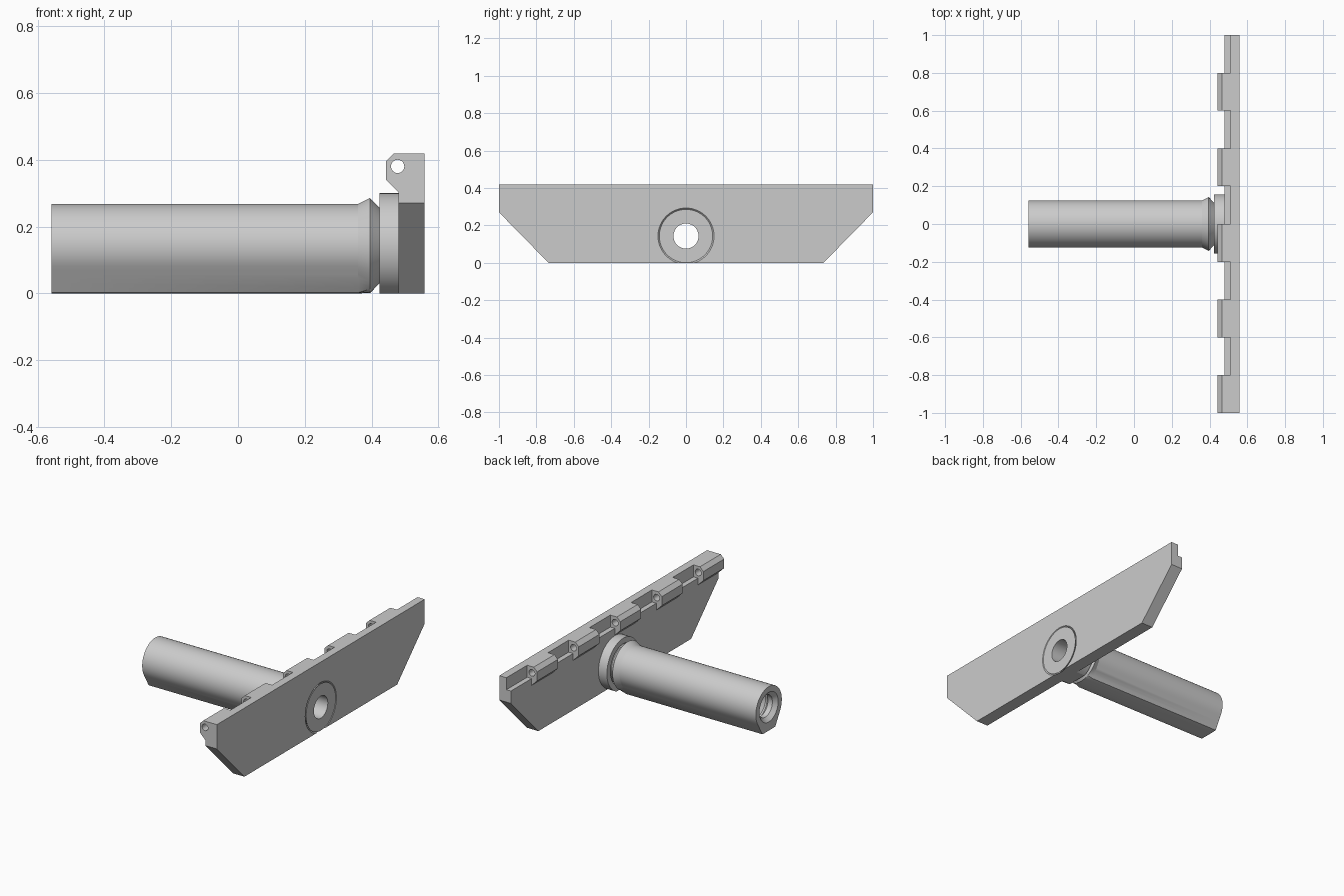
import bpy, bmesh, math

if "Cube" in bpy.data.objects:
    bpy.data.objects.remove(bpy.data.objects["Cube"])

AXIS_Z = 0.143     # height of the shaft axis
SEG = 60

grey = bpy.data.materials.new("plain grey")
grey.diffuse_color = (0.6, 0.6, 0.6, 1)
grey.use_nodes = True
grey.node_tree.nodes["Principled BSDF"].inputs["Base Color"].default_value = grey.diffuse_color


def finish(name, bm):
    bmesh.ops.recalc_face_normals(bm, faces=bm.faces)
    me = bpy.data.meshes.new(name)
    bm.to_mesh(me)
    bm.free()
    ob = bpy.data.objects.new(name, me)
    bpy.context.collection.objects.link(ob)
    me.materials.append(grey)
    return ob


def extrude(name, pts, offset):
    """Extrude a flat 3D outline by an offset vector."""
    bm = bmesh.new()
    face = bm.faces.new([bm.verts.new(p) for p in pts])
    out = bmesh.ops.extrude_face_region(bm, geom=[face])
    bmesh.ops.translate(bm, vec=offset,
                        verts=[v for v in out["geom"] if isinstance(v, bmesh.types.BMVert)])
    return finish(name, bm)


def loft(name, stations, closed=False):
    """Loft rings (x, radius function of angle) along the shaft axis."""
    bm = bmesh.new()
    rings = []
    for x, rad in stations:
        ring = []
        for i in range(SEG):
            a = math.tau * i / SEG
            r = rad(a) if callable(rad) else rad
            ring.append(bm.verts.new((x, r * math.cos(a), AXIS_Z + r * math.sin(a))))
        rings.append(ring)
    pairs = list(zip(rings, rings[1:]))
    if closed:
        pairs.append((rings[-1], rings[0]))
    else:
        bm.faces.new(rings[0])
        bm.faces.new(rings[-1])
    for p, q in pairs:
        for i in range(SEG):
            j = (i + 1) % SEG
            bm.faces.new((p[i], p[j], q[j], q[i]))
    return finish(name, bm)


def boolean(ob, other, op):
    mod = ob.modifiers.new(op.lower(), "BOOLEAN")
    mod.operation, mod.object, mod.solver = op, other, "EXACT"
    bpy.context.view_layer.objects.active = ob
    bpy.ops.object.modifier_apply(modifier=mod.name)
    bpy.data.objects.remove(other)


def smooth(ob):
    bpy.ops.object.select_all(action="DESELECT")
    ob.select_set(True)
    bpy.context.view_layer.objects.active = ob
    bpy.ops.object.shade_smooth_by_angle(angle=math.radians(20))


# Plate with cut lower corners
outline = [(-1, 0.418), (-1, 0.27), (-0.735, 0), (0.735, 0), (1, 0.27), (1, 0.418)]
plate = extrude("hinge_plate", [(0.48, y, z) for y, z in outline], (0.078, 0, 0))

# Recesses between the knuckles, then the knuckles themselves
knuckle = [(0.53, 0.303), (0.48, 0.303), (0.443, 0.34), (0.443, 0.395),
           (0.466, 0.418), (0.53, 0.418)]
recess = [(0.40, 0.345), (0.51, 0.345), (0.51, 0.5), (0.40, 0.5)]
for k in range(5):
    y = -0.8 + 0.4 * k
    length = 0.3 if k == 4 else 0.2
    boolean(plate, extrude("recess", [(x, y, z) for x, z in recess], (0, length, 0)), "DIFFERENCE")
for k in range(5):
    y = -1 + 0.4 * k
    boolean(plate, extrude("knuckle", [(x, y, z) for x, z in knuckle], (0, 0.2, 0)), "UNION")

# Hinge pin hole through all knuckles
rod = [(0.478 + 0.02 * math.cos(math.tau * i / 24), -1.1, 0.38 + 0.02 * math.sin(math.tau * i / 24))
       for i in range(24)]
boolean(plate, extrude("pin_hole", rod, (0, 2.2, 0)), "DIFFERENCE")


# Flange, cut flat at the bottom
def flange_radius(a):
    s = math.sin(a)
    return min(0.157, AXIS_Z / -s) if s < 0 else 0.157


boolean(plate, loft("flange", [(0.423, flange_radius), (0.53, flange_radius)]), "UNION")

# Waisted socket for the swivelling shaft
boolean(plate, loft("socket", [(0.41, 0.13), (0.43, 0.119), (0.525, 0.119),
                               (0.558, 0.15), (0.57, 0.15)]), "DIFFERENCE")


# Shaft section: round above, slanted sides and a flat foot below
def shaft_radius(a):
    d = abs(math.degrees(a) - 270)
    if d >= 60:
        return 0.125
    return min(0.125 / math.cos(math.radians(60 - d)), AXIS_Z / math.cos(math.radians(d)))


# Hollow shaft: outer skin to the waisted end, then back along the bore
stations = [(-0.558, shaft_radius), (0.36, shaft_radius), (0.395, 0.1425), (0.425, 0.112),
            (0.525, 0.112), (0.558, 0.1425), (0.558, 0.067), (0.2, 0.067)]
# Thread grooves inside the open end
pitch = 0.055
for k in range(12):
    x = 0.15 - pitch * k
    stations += [(x, 0.067), (x - 0.02, 0.088), (x - 0.03, 0.088), (x - 0.05, 0.067)]
stations += [(-0.535, 0.067), (-0.558, 0.09)]
shaft = loft("threaded_shaft", stations, closed=True)

for ob in (plate, shaft):
    smooth(ob)
